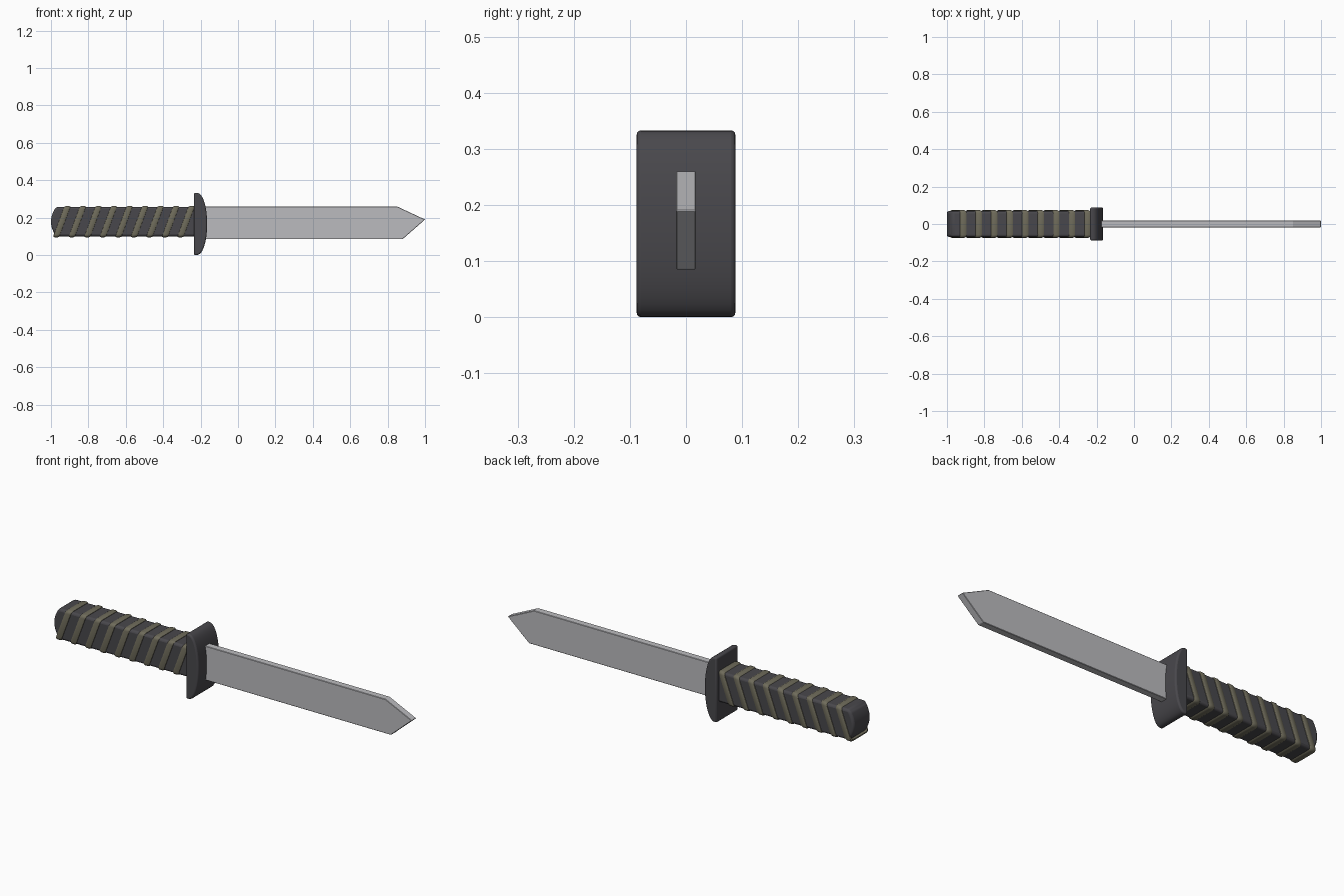
import bpy, bmesh, math

if "Cube" in bpy.data.objects:
    bpy.data.objects.remove(bpy.data.objects["Cube"])


def material(name, r, g, b):
    m = bpy.data.materials.new(name)
    m.diffuse_color = (r, g, b, 1)
    m.use_nodes = True
    m.node_tree.nodes["Principled BSDF"].inputs["Base Color"].default_value = m.diffuse_color
    return m


STEEL = material("steel grey", 0.50, 0.50, 0.52)
DARK = material("charcoal", 0.066, 0.064, 0.072)
CORD = material("olive cord", 0.16, 0.15, 0.105)


def finish(name, bm, mat, bevel=0, segments=1, smooth=True):
    bmesh.ops.recalc_face_normals(bm, faces=bm.faces)
    me = bpy.data.meshes.new(name)
    bm.to_mesh(me)
    bm.free()
    me.materials.append(mat)
    ob = bpy.data.objects.new(name, me)
    bpy.context.collection.objects.link(ob)
    bpy.context.view_layer.objects.active = ob
    ob.select_set(True)
    if smooth:
        bpy.ops.object.shade_smooth_by_angle(angle=math.radians(40))
    if bevel:
        mod = ob.modifiers.new("bevel", 'BEVEL')
        mod.width = bevel
        mod.segments = segments
        mod.limit_method = 'ANGLE'
        mod.angle_limit = math.radians(35)
        # bevel before the smoothing modifier, if there is one
        ob.modifiers.move(len(ob.modifiers) - 1, 0)
    ob.select_set(False)
    return ob


def extrude_profile(name, points, half, mat, **kw):
    """Extrude an x-z outline from y = -half to y = +half."""
    bm = bmesh.new()
    front = [bm.verts.new((x, -half, z)) for x, z in points]
    back = [bm.verts.new((x, half, z)) for x, z in points]
    n = len(points)
    bm.faces.new(front)
    bm.faces.new(back[::-1])
    for i in range(n):
        j = (i + 1) % n
        bm.faces.new((front[i], back[i], back[j], front[j]))
    return finish(name, bm, mat, **kw)


# blade: flat bar with an off-centre point
extrude_profile("blade", [(-0.20, 0.085), (0.88, 0.085), (1.0, 0.19),
                          (0.85, 0.26), (-0.20, 0.26)],
                0.018, STEEL, bevel=0.002, smooth=False)

# guard: flat at the back, bowed towards the blade
arc = [math.pi * (i / 24 - 0.5) for i in range(25)]
bow = [(-0.222 + 0.057 * math.cos(t) ** 0.9 if abs(math.cos(t)) > 1e-6 else -0.222,
        0.1665 + 0.1665 * math.sin(t)) for t in arc]
extrude_profile("guard", [(-0.235, 0.0)] + bow + [(-0.235, 0.333)],
                0.088, DARK, bevel=0.008, segments=3)

# handle: long block with a bowed end
Z0, Z1 = 0.10, 0.257
ZC, HZ = (Z0 + Z1) / 2, (Z1 - Z0) / 2
end = [(-0.972 - 0.028 * (1 - s * s), ZC + HZ * s)
       for s in [1 - i / 8 for i in range(17)]]
extrude_profile("handle", [(-0.22, Z0), (-0.22, Z1)] + end,
                0.069, DARK, bevel=0.014, segments=3)


# cord wraps: slanted rounded rings round the handle
def ring_outline(grow):
    hy, hz, r = 0.069 + grow, HZ + grow, 0.016
    pts = []
    for k, (sy, sz) in enumerate(((1, 1), (-1, 1), (-1, -1), (1, -1))):
        for i in range(5):
            a = math.pi / 2 * (k + i / 4)
            pts.append((sy * (hy - r) + r * math.cos(a),
                        sz * (hz - r) + r * math.sin(a)))
    return pts


SECTION = [(-0.018, -0.004), (-0.016, 0.002), (-0.009, 0.005),
           (0.009, 0.005), (0.016, 0.002), (0.018, -0.004)]
SLANT = 0.058 / (2 * HZ)
for b in range(9):
    x_mid = -0.942 + 0.083 * b
    bm = bmesh.new()
    loops = [[bm.verts.new((x_mid + dx + SLANT * z, y, ZC + z))
              for y, z in ring_outline(grow)] for dx, grow in SECTION]
    for k in range(len(loops)):
        p, q = loops[k], loops[(k + 1) % len(loops)]
        for i in range(len(p)):
            j = (i + 1) % len(p)
            bm.faces.new((p[i], p[j], q[j], q[i]))
    finish(f"cord_wrap_{b + 1}", bm, CORD)
